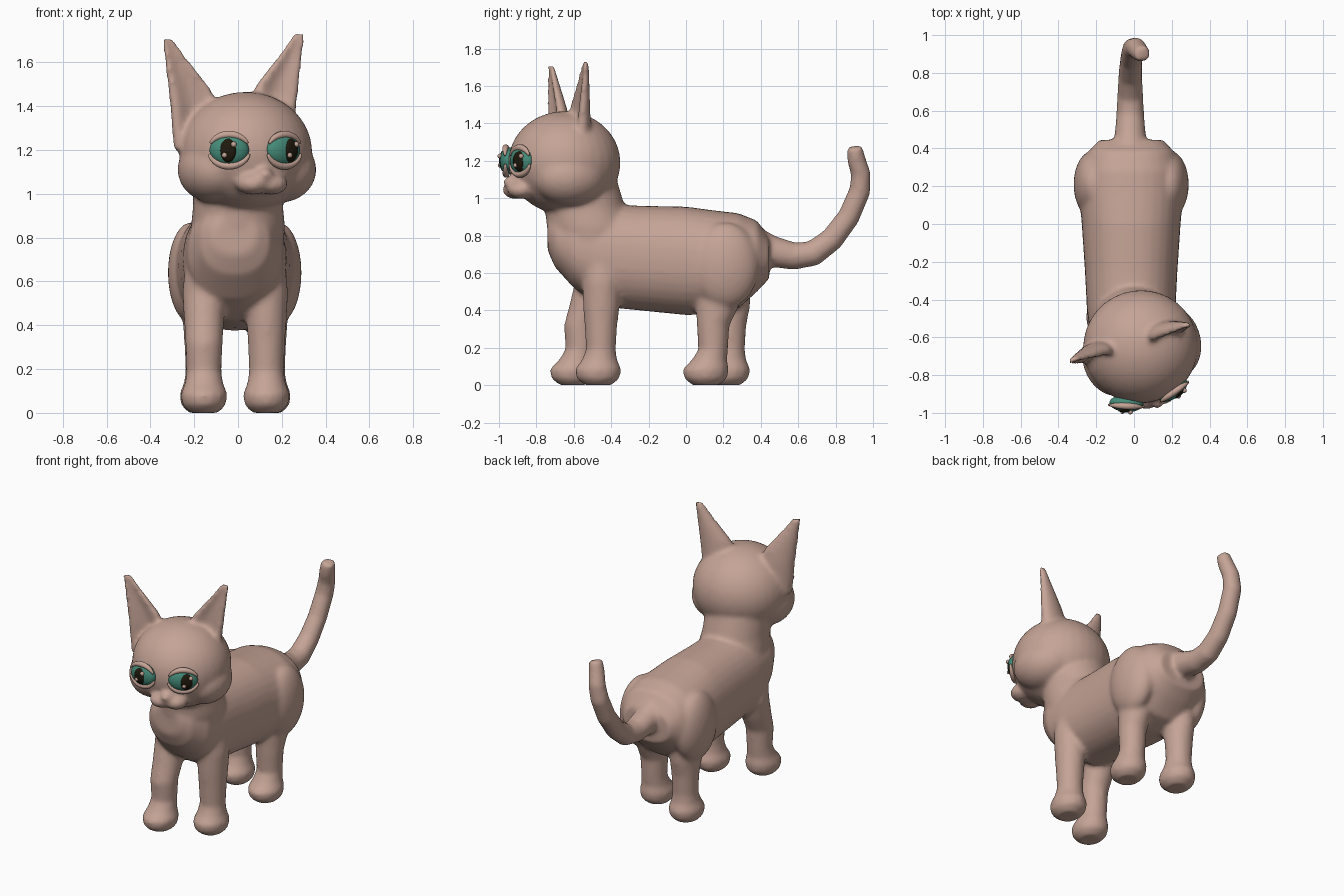
import bpy, bmesh, math
from math import sin, cos, pi, radians
from mathutils import Matrix, Vector

if "Cube" in bpy.data.objects:
    bpy.data.objects.remove(bpy.data.objects["Cube"])


def material(name, rgb):
    m = bpy.data.materials.new(name)
    m.diffuse_color = (*rgb, 1)
    m.use_nodes = True
    m.node_tree.nodes["Principled BSDF"].inputs["Base Color"].default_value = m.diffuse_color
    return m


FUR = material("dusty_pink", (0.56, 0.37, 0.305))
IRIS = material("teal_green", (0.06, 0.26, 0.19))
PUPIL = material("dark_brown", (0.014, 0.010, 0.004))


def loft(bm, rings):
    """Skin a list of equal-length point rings and cap both ends."""
    vs = [[bm.verts.new(p) for p in r] for r in rings]
    n = len(vs[0])
    for a, b in zip(vs, vs[1:]):
        for i in range(n):
            j = (i + 1) % n
            bm.faces.new((a[i], a[j], b[j], b[i]))
    bm.faces.new(vs[0][::-1])
    bm.faces.new(vs[-1])


def ellipsoid(bm, centre, radii, frame=Matrix()):
    m = frame @ Matrix.Translation(centre) @ Matrix.Diagonal((*radii, 1))
    bmesh.ops.create_uvsphere(bm, u_segments=32, v_segments=20, radius=1, matrix=m)


def tube(bm, pts, radii, n=16):
    """Round tube along a path."""
    pts = [Vector(p) for p in pts]
    side = Vector((1, 0.01, 0)) if abs((pts[-1] - pts[0]).normalized().x) < 0.7 else Vector((0, 1, 0))
    rings = []
    for i, p in enumerate(pts):
        t = (pts[min(i + 1, len(pts) - 1)] - pts[max(i - 1, 0)]).normalized()
        u = (side - t * side.dot(t)).normalized()
        v = t.cross(u)
        rings.append([p + (u * cos(2 * pi * k / n) + v * sin(2 * pi * k / n)) * radii[i] for k in range(n)])
    loft(bm, rings)


def finish(bm, name, mat):
    bmesh.ops.recalc_face_normals(bm, faces=bm.faces)
    for f in bm.faces:
        f.smooth = True
    me = bpy.data.meshes.new(name)
    bm.to_mesh(me)
    bm.free()
    me.materials.append(mat)
    ob = bpy.data.objects.new(name, me)
    bpy.context.collection.objects.link(ob)
    return ob


CX = -0.015                                    # body centre line
ANG = radians(17)                              # head turn
HEAD = Matrix.Translation((0.035, -0.65, 0)) @ Matrix.Rotation(ANG, 4, 'Z')
EARS = Matrix.Translation((-0.02, -0.635, 0)) @ Matrix.Rotation(ANG, 4, 'Z')
body = bmesh.new()

# Torso: y, half width, top, bottom
rings = []
for y, w, top, bot in [(-0.74, 0.10, 0.90, 0.72), (-0.70, 0.16, 0.94, 0.63), (-0.60, 0.215, 0.96, 0.52),
                       (-0.45, 0.235, 0.97, 0.42), (-0.25, 0.245, 0.96, 0.40), (0, 0.262, 0.955, 0.375),
                       (0.15, 0.275, 0.935, 0.38), (0.28, 0.27, 0.92, 0.41), (0.38, 0.23, 0.88, 0.50),
                       (0.445, 0.17, 0.79, 0.57)]:
    ring = []
    for k in range(32):
        c, s = cos(k * pi / 16), sin(k * pi / 16)
        ring.append((CX + w * math.copysign(abs(c) ** 0.9, c), y,
                     (top + bot) / 2 + (top - bot) / 2 * math.copysign(abs(s) ** 0.9, s)))
    rings.append(ring)
loft(body, rings)

# Haunches
for s in (-1, 1):
    ellipsoid(body, (CX + s * 0.2, 0.21, 0.64), (0.105, 0.18, 0.23))

# Neck
loft(body, [[(rx * cos(k * pi / 16), cy + ry * sin(k * pi / 16), z) for k in range(32)]
            for z, cy, rx, ry in [(0.65, -0.48, 0.2, 0.2), (0.85, -0.51, 0.215, 0.235),
                                  (0.95, -0.54, 0.205, 0.215), (1.1, -0.58, 0.21, 0.21)]])

# Legs with paws: foot x, foot y, ankle y, hip y, thigh radius
for fx, fy, ay, hy, thigh in [(0.13, -0.47, -0.455, -0.45, 0.105), (-0.155, -0.605, -0.565, -0.49, 0.105),
                              (0.135, 0.105, 0.145, 0.19, 0.13), (-0.16, 0.22, 0.235, 0.22, 0.13)]:
    prof = [(0.0, fy, 0.065, 0.07), (0.035, fy, 0.1, 0.115), (0.085, fy, 0.108, 0.125),
            (0.135, (fy + ay) / 2, 0.088, 0.095), (0.19, ay, 0.08, 0.08), (0.32, ay, 0.086, 0.088),
            (0.42, (ay + hy) / 2, 0.092, 0.7 * thigh + 0.025), (0.55, hy, 0.1, thigh), (0.72, hy, 0.08, thigh)]
    loft(body, [[(fx + rx * cos(k * pi / 8), y + ry * sin(k * pi / 8), z) for k in range(16)]
                for z, y, rx, ry in prof])

# Tail
tube(body, [(-0.02, 0.36, 0.75), (-0.02, 0.46, 0.715), (-0.02, 0.58, 0.69), (-0.02, 0.68, 0.705),
            (-0.02, 0.78, 0.78), (-0.015, 0.87, 0.90), (-0.005, 0.93, 1.04), (0.01, 0.935, 1.13),
            (0.03, 0.91, 1.21), (0.045, 0.9, 1.275)],
     [0.1, 0.085, 0.074, 0.07, 0.064, 0.06, 0.058, 0.054, 0.05, 0.043])

# Head with cheeks, muzzle and nose
ellipsoid(body, (0, 0, 1.19), (0.305, 0.3, 0.275), HEAD)
for s in (-1, 1):
    ellipsoid(body, (s * 0.16, -0.02, 1.11), (0.16, 0.2, 0.15), HEAD)
    ellipsoid(body, (s * 0.045, -0.255, 1.045), (0.075, 0.075, 0.05), HEAD)
ellipsoid(body, (0, -0.295, 1.085), (0.04, 0.045, 0.035), HEAD)

# Ears, hollowed in front: height, inner edge, outer edge, half thickness
for s, lift in ((-1, 0), (1, 0.02)):
    rings = []
    for z, a, b, t in [(1.2, 0.08, 0.285, 0.07), (1.4, 0.075, 0.302, 0.065), (1.48, 0.11, 0.312, 0.056),
                       (1.56, 0.175, 0.322, 0.045), (1.64, 0.24, 0.332, 0.033), (1.715, 0.292, 0.342, 0.022)]:
        ring = []
        for k in range(20):
            c, q = cos(k * pi / 10), sin(k * pi / 10)
            y = t * q if q > 0 else t * q * (1 - 1.0 * q * q)
            ring.append(EARS @ Vector((s * ((a + b) / 2 + (b - a) / 2 * c), y, z + lift)))
        rings.append(ring)
    loft(body, rings)

# Fuse everything into one soft skin
ob = finish(body, "body", FUR)
rm = ob.modifiers.new("fuse", 'REMESH')
rm.mode = 'VOXEL'
rm.voxel_size = 0.013
rm.use_smooth_shade = True
sm = ob.modifiers.new("soften", 'SMOOTH')
sm.factor = 0.5
sm.iterations = 10

# Eyes with pupils, glints and lids
RX, RY, RZ = 0.09, 0.045, 0.073
for side, pos, turn, px in (("left", (-0.04, -0.95, 1.2), -3, -0.003), ("right", (0.205, -0.878, 1.2), 35, 0.022)):
    frame = Matrix.Translation(pos) @ Matrix.Rotation(radians(turn), 4, 'Z')

    def on_eye(x, z, out=0.0):
        d = max(0.0, 1 - (x / RX) ** 2 - (z / RZ) ** 2)
        return frame @ Vector((x, -RY * math.sqrt(d) - out, z))

    bm = bmesh.new()
    ellipsoid(bm, (0, 0, 0), (RX, RY, RZ), frame)
    finish(bm, side + "_eye", IRIS)

    bm = bmesh.new()
    loft(bm, [[on_eye(px + r * 0.036 * cos(k * pi / 12), r * 0.055 * sin(k * pi / 12) - 0.003, out)
               for k in range(24)] for r, out in ((0.1, 0.004), (0.4, 0.004), (0.7, 0.004), (1, 0.003), (1, -0.004))])
    finish(bm, side + "_pupil", PUPIL)

    bm = bmesh.new()
    for gx, gz, r in ((0.026, 0.025, 0.013), (-0.016, -0.024, 0.012)):
        ellipsoid(bm, on_eye(px + gx, gz, 0.003), (r, r, r))
    finish(bm, side + "_glints", FUR)

    bm = bmesh.new()
    for a0, a1, rz, y in ((195, 345, 0.073, -0.012), (25, 155, 0.07, -0.014)):
        arc = [radians(a0 + (a1 - a0) * i / 14) for i in range(15)]
        tube(bm, [frame @ Vector((0.095 * cos(a), y, rz * sin(a))) for a in arc],
             [0.006 + 0.012 * sin(pi * i / 14) for i in range(15)], 10)
    finish(bm, side + "_eyelids", FUR)
